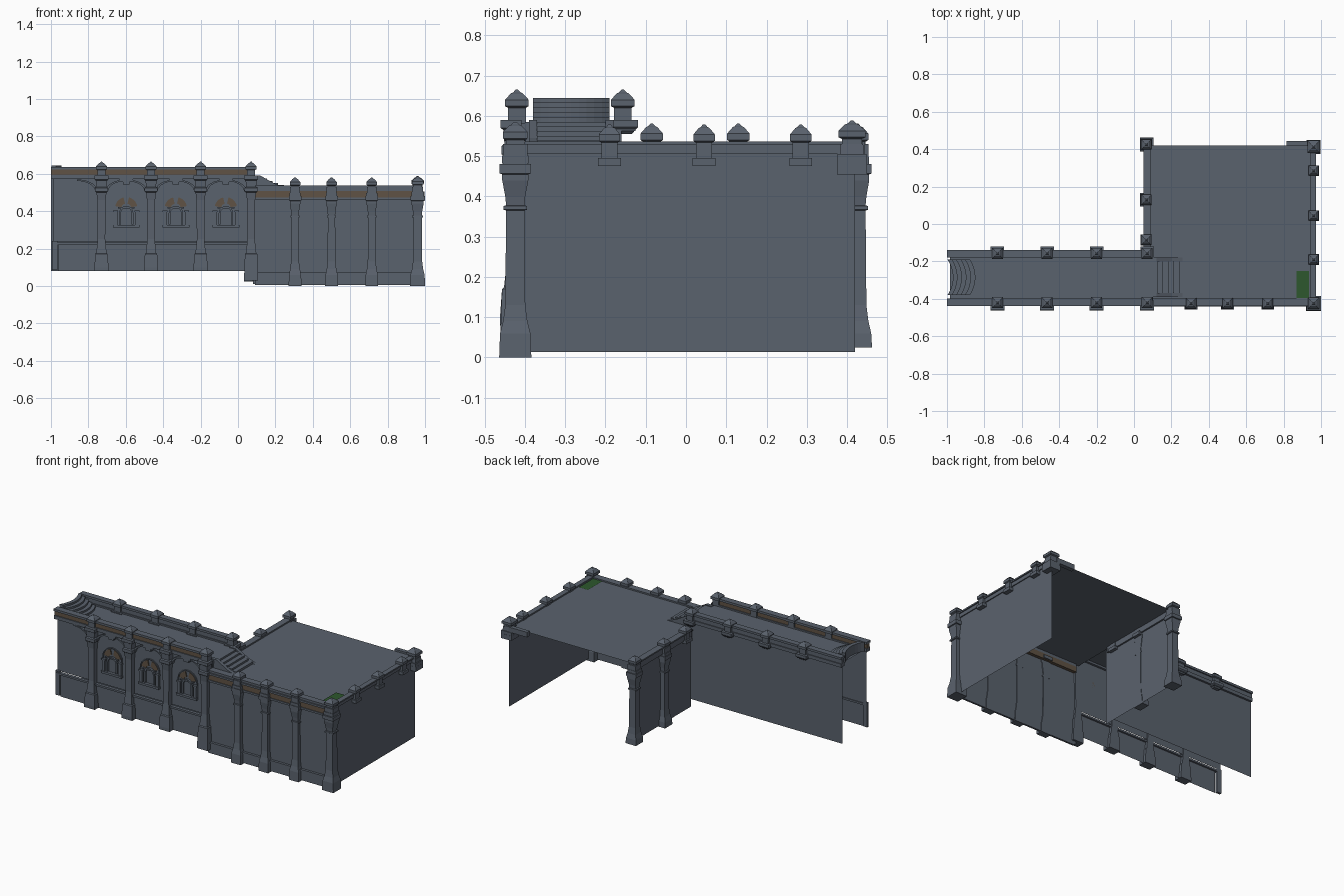
import bpy, bmesh, math

if "Cube" in bpy.data.objects:
    bpy.data.objects.remove(bpy.data.objects["Cube"])

def mat(name, c):
    m = bpy.data.materials.new(name)
    m.diffuse_color = (*c, 1)
    m.use_nodes = True
    m.node_tree.nodes["Principled BSDF"].inputs["Base Color"].default_value = m.diffuse_color
    return m

STONE = mat("blue_grey_stone", (0.102, 0.122, 0.153))
BROWN = mat("brown_trim", (0.115, 0.085, 0.058))
GREEN = mat("green_hatch", (0.026, 0.095, 0.026))

def finish(name, bm, m):
    bmesh.ops.recalc_face_normals(bm, faces=bm.faces)
    me = bpy.data.meshes.new(name)
    bm.to_mesh(me)
    bm.free()
    me.materials.append(m)
    ob = bpy.data.objects.new(name, me)
    bpy.context.collection.objects.link(ob)
    return ob

def box(name, x0, x1, y0, y1, z0, z1, m=STONE):
    bm = bmesh.new()
    bmesh.ops.create_cube(bm, size=1)
    for v in bm.verts:
        v.co = ((x0 + x1) / 2 + v.co.x * (x1 - x0), (y0 + y1) / 2 + v.co.y * (y1 - y0),
                (z0 + z1) / 2 + v.co.z * (z1 - z0))
    return finish(name, bm, m)

def sheet(name, pts, m=STONE):
    bm = bmesh.new()
    bm.faces.new([bm.verts.new(p) for p in pts])
    return finish(name, bm, m)

def wall_x(name, x0, x1, y, z0, z1):
    sheet(name, [(x0, y, z0), (x1, y, z0), (x1, y, z1), (x0, y, z1)])

def wall_y(name, x, y0, y1, z0, z1):
    sheet(name, [(x, y0, z0), (x, y1, z0), (x, y1, z1), (x, y0, z1)])

def roof(name, x0, x1, y0, y1, z, m=STONE):
    sheet(name, [(x0, y0, z), (x1, y0, z), (x1, y1, z), (x0, y1, z)], m)

def loft(name, x, y, prof, ymax=9, xmin=-9, xmax=9):
    """Square tower from (z, half width) rows, flattened against a wall."""
    bm = bmesh.new()
    rings = []
    for z, h in prof:
        rings.append([bm.verts.new((max(xmin, min(xmax, x + sx * h)), min(ymax, y + sy * h), z))
                      for sx, sy in ((-1, -1), (1, -1), (1, 1), (-1, 1))])
    for a, b in zip(rings, rings[1:]):
        for i in range(4):
            bm.faces.new((a[i], a[(i + 1) % 4], b[(i + 1) % 4], b[i]))
    bm.faces.new(rings[0])
    bm.faces.new(rings[-1])
    return finish(name, bm, STONE)

def prism(name, outline, y0, y1, m=STONE):
    """Extrude an x/z outline along y."""
    bm = bmesh.new()
    f = bm.faces.new([bm.verts.new((x, y0, z)) for x, z in outline])
    g = bmesh.ops.extrude_face_region(bm, geom=[f])
    for v in g["geom"]:
        if isinstance(v, bmesh.types.BMVert):
            v.co.y = y1
    return finish(name, bm, m)

def arch(name, cx, cz, ro, ri, y0, y1, a0=0, a1=180, leg=0, squash=1, m=STONE, n=10):
    ang = [math.radians(a0 + (a1 - a0) * i / n) for i in range(n + 1)]
    out = [(cx + ro * math.cos(a), cz + ro * math.sin(a) * squash) for a in ang]
    inn = [(cx + ri * math.cos(a), cz + ri * math.sin(a) * squash) for a in reversed(ang)]
    if leg:
        out = [(cx + ro, cz - leg)] + out + [(cx - ro, cz - leg)]
        inn = [(cx - ri, cz - leg)] + inn + [(cx + ri, cz - leg)]
    prism(name, out + inn, y0, y1, m)

def pinnacle(name, x, y, z, s=1.0):
    """Small capped finial, z is the foot, about 0.105 tall."""
    prof = [(0, .030), (.02, .030), (.02, .021), (.058, .021), (.062, .028), (.078, .028),
            (.094, .014), (.096, .009), (.103, .003)]
    loft(name, x, y, [(z + a, h * s) for a, h in prof])

# ---- main hall: open at the back
wall_x("hall_front_wall", .08, .965, -.42, .01, .51)
wall_y("hall_right_wall", .96, -.42, .42, .013, .51)
wall_y("hall_left_wall", .075, -.16, .42, .03, .51)
roof("hall_roof", .07, .96, -.42, .42, .525)
roof("roof_hatch", .87, .935, -.395, -.25, .529, GREEN)
box("hall_plinth", .09, .95, -.432, -.42, .005, .065)
box("hall_plinth_cap", .09, .95, -.436, -.42, .065, .075)

# hall cornices and parapets
box("hall_cornice_low", .09, .965, -.437, -.42, .462, .474)
box("hall_cornice_brown", .09, .965, -.432, -.40, .474, .508, BROWN)
box("hall_cornice_mid", .09, .965, -.44, -.40, .508, .520)
box("hall_cornice_upper", .09, .965, -.432, -.40, .520, .528)
box("hall_parapet_cap", .09, .965, -.438, -.395, .528, .537)
box("right_parapet", .945, .966, -.42, .44, .505, .528)
box("right_parapet_cap", .940, .973, -.42, .44, .528, .537)
box("left_parapet", .055, .085, -.14, .43, .49, .528)
box("left_parapet_cap", .05, .092, -.14, .43, .528, .537)
box("back_parapet_stub", .815, .945, .418, .445, .505, .537)

# ---- hall pillars
SHAFT = [(0, .037), (.06, .035), (.09, .028), (.13, .023), (.365, .021), (.367, .027), (.376, .027),
         (.378, .021), (.40, .023), (.44, .030), (.455, .030), (.457, .036), (.48, .036),
         (.48, .028), (.53, .028)]
for i, x in enumerate((.305, .50, .715)):
    loft(f"hall_pillar_{i}", x, -.424, [(z, h * .93) for z, h in SHAFT], ymax=-.415)
    pinnacle(f"hall_pinnacle_{i}", x, -.424, .478)
loft("hall_corner_pillar", .96, -.424, [(z, h * 1.08) for z, h in SHAFT])
pinnacle("hall_corner_pinnacle", .96, -.424, .482, 1.1)
LEFT = [(max(z, .025), h) for z, h in SHAFT]
for i, y in enumerate((.13, .425)):
    loft(f"left_wall_pillar_{i}", .068, y, LEFT, xmax=.078 if i == 0 else 9)
    pinnacle(f"left_wall_pinnacle_{i}", .066, y, .478)
pinnacle("left_wall_pinnacle_2", .066, -.085, .478)
for i, y in enumerate((-.19, .045, .285)):
    pinnacle(f"right_wall_pinnacle_{i}", .96, y, .476, .95)
loft("back_corner_bracket", .96, .412, [(.455, .037), (.485, .037), (.485, .032), (.53, .028)])
pinnacle("back_corner_pinnacle", .96, .412, .485, 1.2)

# ---- long gallery
wall_x("gallery_back_wall", -1, .075, -.155, .08, .585)
wall_x("gallery_front_wall", -.99, .08, -.413, .235, .585)
wall_x("gallery_lower_wall", -.96, .08, -.425, .08, .222)
box("gallery_ledge", -.985, .05, -.434, -.413, .220, .232)
box("gallery_end_pier", -.995, -.965, -.428, -.413, .085, .24)
roof("gallery_roof", -.985, .10, -.405, -.16, .585)
wall_y("gallery_roof_riser", .10, -.40, -.16, .525, .585)
for side, ya, yb in (("front", -.43, -.405), ("back", -.17, -.148)):
    s = -1 if side == "front" else 1
    box(f"gallery_{side}_cornice", -1, .075, ya - .006, yb + .006, .572, .594)
    box(f"gallery_{side}_band", -1, .075, ya, yb, .594, .622, BROWN if s < 0 else STONE)
    box(f"gallery_{side}_parapet_cap", -1, .075, ya - .008, yb + .008, .622, .636)

# gallery pillars and pinnacles
GPIL = [(.08, .038), (.10, .038), (.17, .033), (.175, .028), (.21, .024), (.25, .020), (.46, .022),
        (.50, .027), (.505, .034), (.525, .034), (.53, .027), (.565, .029), (.57, .037),
        (.59, .037)]
for i, x in enumerate((-.73, -.465, -.20, .07)):
    prof = GPIL if i < 3 else [(.03, .038), (.085, .036)] + GPIL[2:]
    loft(f"gallery_pillar_{i}", x, -.424, prof, ymax=-.408)
    pinnacle(f"gallery_front_pinnacle_{i}", x, -.42, .562, 1.05)
    loft(f"gallery_back_bracket_{i}", x, -.155, [(.555, .02), (.572, .036), (.59, .036)])
    pinnacle(f"gallery_back_pinnacle_{i}", x, -.157, .562, 1.05)

# window bays between the pillars
for i, cx in enumerate((-.5975, -.3325, -.065)):
    arch(f"bay_arch_{i}", cx, .505, .112, .098, -.432, -.413, squash=.58)
    box(f"bay_keystone_{i}", cx - .035, cx + .035, -.436, -.413, .557, .572)
    box(f"bay_keystone_drop_{i}", cx - .018, cx + .018, -.434, -.413, .543, .557)
    arch(f"niche_rim_{i}", cx, .415, .070, .064, -.420, -.413, leg=.09)
    arch(f"fan_right_{i}", cx, .415, .060, .026, -.419, -.413, 12, 76, m=BROWN)
    arch(f"fan_left_{i}", cx, .415, .060, .026, -.419, -.413, 104, 168, m=BROWN)
    arch(f"window_frame_{i}", cx, .390, .038, .028, -.426, -.413, leg=.06)
    box(f"window_sill_{i}", cx - .072, cx + .072, -.432, -.413, .312, .326)
    box(f"window_lintel_{i}", cx - .045, cx + .045, -.428, -.413, .415, .422)
    for s in (-1, 1):
        box(f"window_post_{i}_{s}", cx + s * .058 - .010, cx + s * .058 + .010, -.428, -.413, .326, .395)
        box(f"window_post_cap_{i}_{s}", cx + s * .058 - .013, cx + s * .058 + .013, -.430, -.413, .395, .405)
arch("end_half_arch", -.862, .505, .112, .098, -.432, -.413, 0, 90, squash=.58)

# ---- straight stairs from gallery roof down to hall roof
for i in range(5):
    z = .585 - .0115 * i
    box(f"stair_step_{i}", .095 + .03 * i, .125 + .03 * i, -.37, -.2, .525, z)
for s, y in (("front", -.39), ("back", -.20)):
    prism(f"stair_rail_{s}", [(.08, .525), (.26, .525), (.20, .545), (.12, .59), (.08, .59)], y, y + .02)

# ---- curved steps rising at the far end
def curve_step(name, apex, z0, z1):
    bm = bmesh.new()
    R, hw, cy, n = .17, .095, -.285, 10
    ys = [-hw + 2 * hw * k / n for k in range(n + 1)]
    def edge(ap):
        return [(ap - R + math.sqrt(R * R - y * y), cy + y) for y in ys]
    pts = edge(apex) + edge(apex - .024)[::-1]
    f = bm.faces.new([bm.verts.new((x, y, z0)) for x, y in pts])
    g = bmesh.ops.extrude_face_region(bm, geom=[f])
    for v in g["geom"]:
        if isinstance(v, bmesh.types.BMVert):
            v.co.z = z1
    finish(name, bm, STONE)

for i in range(5):
    curve_step(f"curved_step_{i}", -.848 - .024 * i, .585, .597 + .012 * i)
